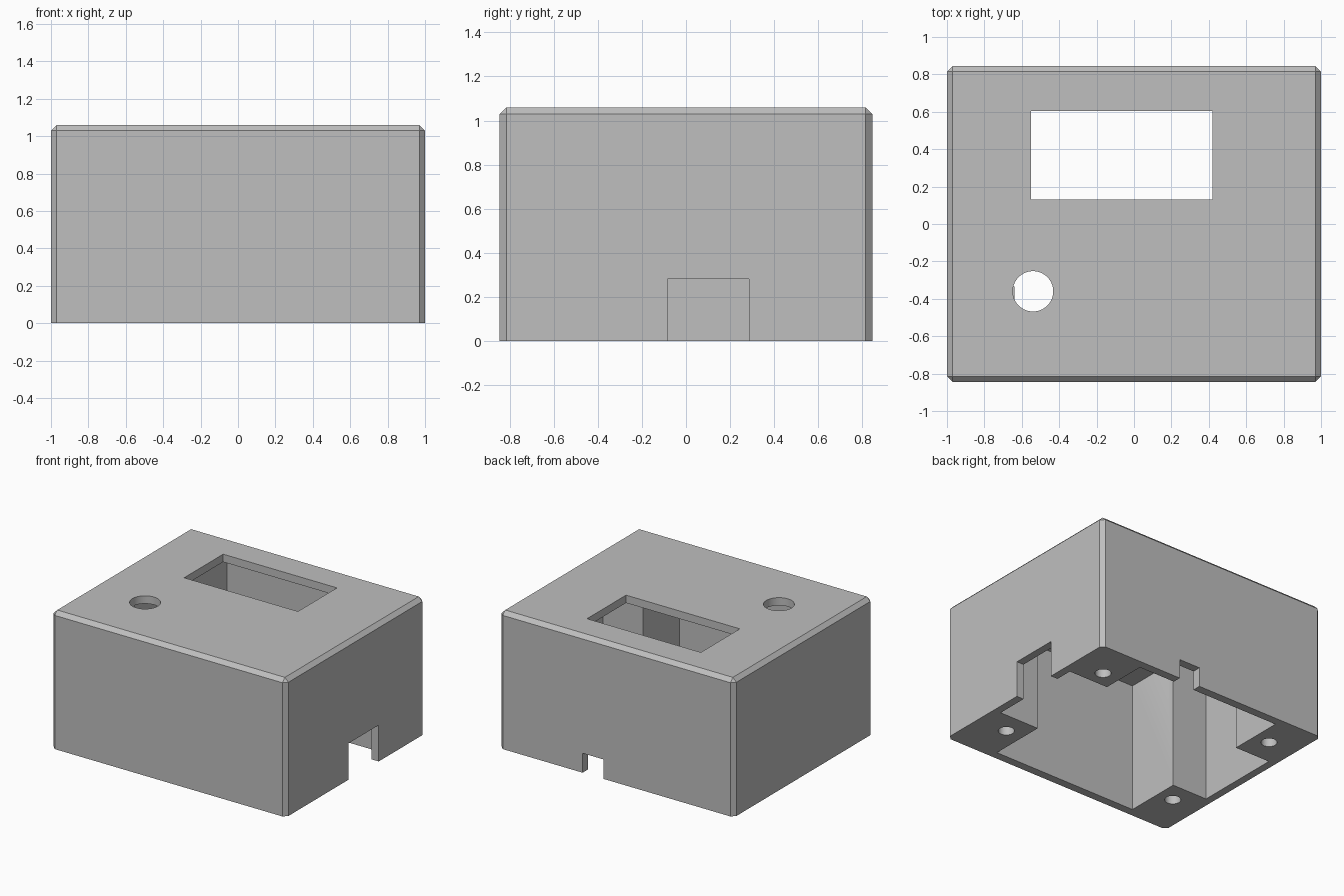
import bpy, bmesh

if "Cube" in bpy.data.objects:
    bpy.data.objects.remove(bpy.data.objects["Cube"])

HX, HY, H = 1.0, 0.845, 1.06   # half width, half depth, height
CEIL = 1.0                     # underside of the top plate


def new_object(name, bm):
    bmesh.ops.recalc_face_normals(bm, faces=bm.faces[:])
    mesh = bpy.data.meshes.new(name)
    bm.to_mesh(mesh)
    bm.free()
    obj = bpy.data.objects.new(name, mesh)
    bpy.context.collection.objects.link(obj)
    return obj


def box(name, x0, x1, y0, y1, z0, z1):
    return prism(name, [(x0, y0), (x1, y0), (x1, y1), (x0, y1)], z0, z1)


def prism(name, outline, z0, z1):
    bm = bmesh.new()
    base = bm.faces.new([bm.verts.new((x, y, z0)) for x, y in outline])
    top = bmesh.ops.extrude_face_region(bm, geom=[base])["geom"]
    bmesh.ops.translate(bm, vec=(0, 0, z1 - z0),
                        verts=[v for v in top if isinstance(v, bmesh.types.BMVert)])
    return new_object(name, bm)


def cylinder(name, x, y, r, z0, z1, sides=48):
    bm = bmesh.new()
    bmesh.ops.create_cone(bm, cap_ends=True, segments=sides, radius1=r, radius2=r, depth=z1 - z0)
    bmesh.ops.translate(bm, vec=(x, y, (z0 + z1) / 2), verts=bm.verts[:])
    return new_object(name, bm)


def cut(target, cutter):
    cutter.hide_render = True
    mod = target.modifiers.new("cut", "BOOLEAN")
    mod.operation = "DIFFERENCE"
    mod.solver = "EXACT"
    mod.object = cutter
    bpy.context.view_layer.objects.active = target
    bpy.ops.object.modifier_apply(modifier=mod.name)
    bpy.data.objects.remove(cutter)


# Outer housing, chamfered everywhere except around the open bottom
housing = box("housing", -HX, HX, -HY, HY, 0, H)
bm = bmesh.new()
bm.from_mesh(housing.data)
edges = [e for e in bm.edges if max(v.co.z for v in e.verts) > 0.5]
bmesh.ops.bevel(bm, geom=edges, offset=0.03, segments=1, affect="EDGES")
bm.to_mesh(housing.data)
bm.free()

# Cavity outline leaves the walls and four corner screw posts
wx, wy = 0.94, 0.78            # inner wall planes
left, right = -0.64, 0.60      # inner sides of the posts
front, back_l, back_r = -0.335, 0.35, 0.42
outline = [(left, -wy), (right, -wy), (right, front), (wx, front),
           (wx, back_r), (right, back_r), (right, wy), (left, wy),
           (left, back_l), (-wx, back_l), (-wx, front), (left, front)]
cut(housing, prism("cavity_cutter", outline, -0.1, CEIL))

# Display window and round button hole in the top
cut(housing, box("window_cutter", -0.55, 0.42, 0.13, 0.605, 0.9, 1.2))
cut(housing, cylinder("button_cutter", -0.54, -0.36, 0.108, 0.9, 1.2, 64))

# Cable openings in the right and back walls
cut(housing, box("right_port_cutter", 0.88, 1.1, -0.085, 0.285, -0.1, 0.28))
cut(housing, box("back_port_cutter", 0.11, 0.29, 0.7, 0.95, -0.1, 0.15))

# Blind screw holes in the corner posts
for x, y in [(0.745, 0.55), (0.745, -0.505), (-0.77, -0.495), (-0.77, 0.555)]:
    cut(housing, cylinder("screw_cutter", x, y, 0.057, -0.1, 0.4, 32))

# Single grey plastic
grey = bpy.data.materials.new("grey_plastic")
grey.diffuse_color = (0.52, 0.52, 0.52, 1)
grey.use_nodes = True
grey.node_tree.nodes["Principled BSDF"].inputs["Base Color"].default_value = grey.diffuse_color
housing.data.materials.clear()
housing.data.materials.append(grey)
for p in housing.data.polygons:
    p.material_index = 0

housing.select_set(True)
bpy.context.view_layer.objects.active = housing
bpy.ops.object.shade_smooth_by_angle()
